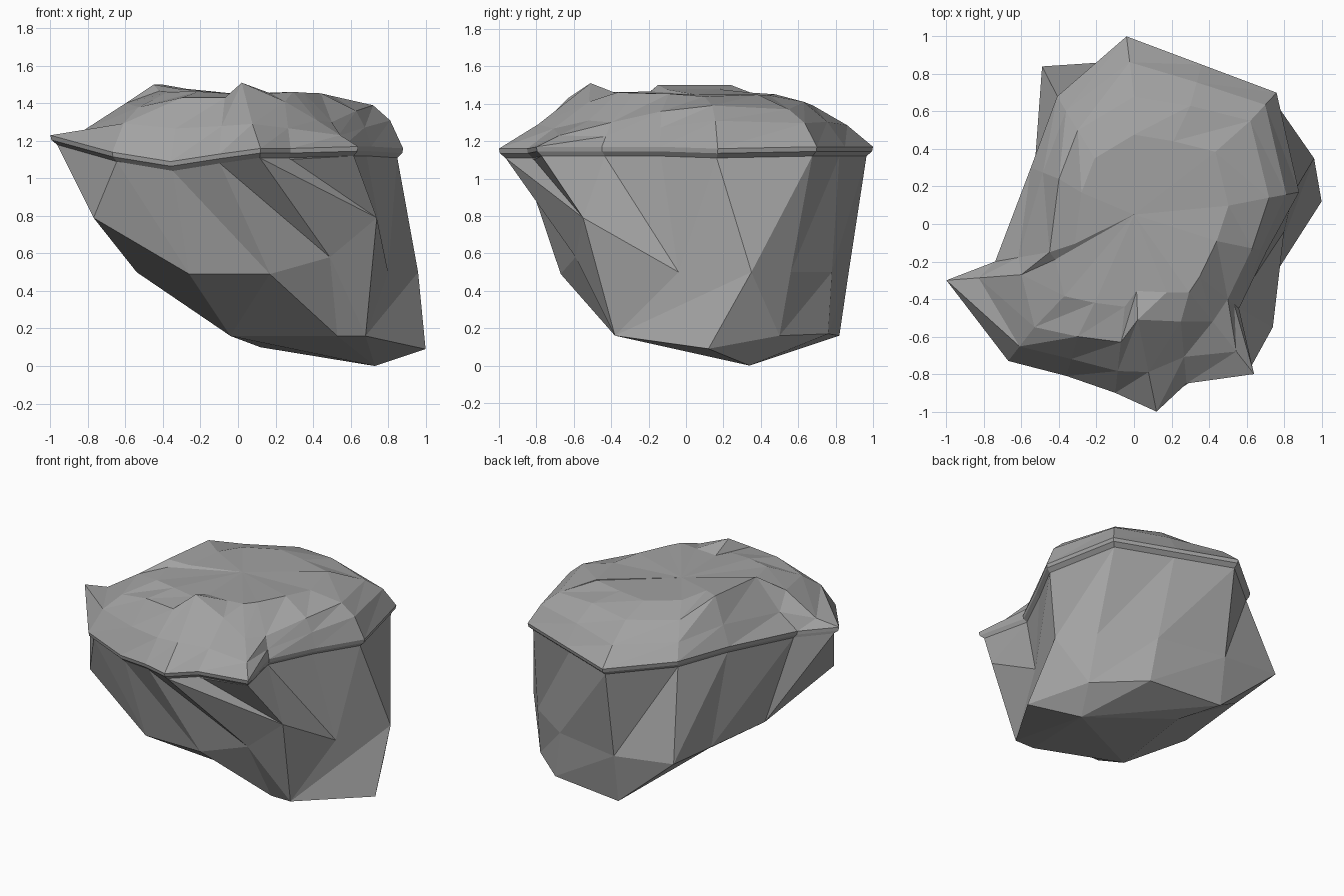
import bpy, bmesh, random
from mathutils import Vector

cube = bpy.data.objects.get("Cube")
if cube:
    bpy.data.objects.remove(cube, do_unlink=True)

random.seed(4)

stone = bpy.data.materials.new("stone grey")
stone.use_nodes = True
colour = (0.36, 0.36, 0.36, 1)
stone.diffuse_color = colour
stone.node_tree.nodes["Principled BSDF"].inputs["Base Color"].default_value = colour


def loft(name, rings, bottom=None, top=None):
    """Skin matching rings, listed from the lowest up, with flat triangles."""
    bm = bmesh.new()
    rows = [[bm.verts.new(p) for p in ring] for ring in rings]
    count = len(rows[0])
    for low, up in zip(rows, rows[1:]):
        for i in range(count):
            j = (i + 1) % count
            bm.faces.new((low[i], low[j], up[j]))
            bm.faces.new((low[i], up[j], up[i]))
    for row, tip in ((rows[0], bottom), (rows[-1], top)):
        if tip is None:
            bm.faces.new(row)
        else:
            end = bm.verts.new(tip)
            for i in range(count):
                bm.faces.new((row[i], row[(i + 1) % count], end))
    bmesh.ops.remove_doubles(bm, verts=bm.verts, dist=0.001)
    bmesh.ops.dissolve_degenerate(bm, edges=bm.edges, dist=0.0005)
    bmesh.ops.recalc_face_normals(bm, faces=bm.faces)
    mesh = bpy.data.meshes.new(name)
    bm.to_mesh(mesh)
    bm.free()
    mesh.materials.append(stone)
    obj = bpy.data.objects.new(name, mesh)
    bpy.context.collection.objects.link(obj)
    return obj


def vectors(points):
    return [Vector(p) for p in points]


def shrink(ring, factor, drop):
    return [Vector((p.x * factor, p.y * factor, p.z - drop)) for p in ring]


# Outline of the cap's rim, from the left spike round the front
back_corner = (.76, .7, 1.17)
rim = vectors([
    (-1, -.3, 1.23), (-.67, -.73, 1.14), (-.36, -.81, 1.09), (-.1, -.9, 1.13),
    (.12, -1, 1.16), (.28, -.85, 1.16), (.64, -.8, 1.17), (.56, -.45, 1.17),
    (.71, -.14, 1.17), (.88, .17, 1.16), back_corner, back_corner,
    (.36, .85, 1.17), (-.04, 1, 1.17), (-.41, .68, 1.2), (-.55, .3, 1.2),
    (-.74, -.2, 1.17)])

# Jutting corners halfway down the body
prow, notch, hip = (.74, -.55, .79), (.8, -.04, .5), (.96, .35, .5)
waist = vectors([
    (-.77, -.57, .79), (-.26, -.67, .49), (.17, -.67, .49), (.49, -.59, .58),
    prow, prow, prow, notch, notch, hip, hip, (.78, .56, .5),
    (.45, .78, .5), (-.04, .87, .5), (-.49, .84, .55), (-.5, .43, .52),
    (-.54, -.12, .5)])

# Corners of the slanted underside
keel, heel, side = (-.04, -.15, .16), (.53, -.38, .16), (.68, -.38, .16)
tail, back_foot = (-.04, .82, .16), (.8, .5, .16)
foot = vectors([
    keel, keel, heel, side, side, side, side, side, side, (1, .12, .09),
    back_foot, back_foot, (.5, .76, .17), tail, tail, (.12, .59, .1), keel])

# Shoulder where the cap turns from its flanks to its crown
back_shoulder = (.62, .55, 1.37)
shoulder = vectors([
    (-.6, -.27, 1.4), (-.53, -.55, 1.38), (-.3, -.6, 1.43), (-.07, -.63, 1.43),
    (.02, -.51, 1.51), (.25, -.52, 1.41), (.42, -.52, 1.31), (.5, -.4, 1.3),
    (.63, -.13, 1.36), (.72, .14, 1.39), back_shoulder, back_shoulder,
    (.3, .63, 1.41), (0, .68, 1.39), (-.3, .5, 1.4), (-.4, .24, 1.5),
    (-.45, -.15, 1.5)])

# How far each flank bulges up (hollow at the spike, rounded in front)
bulge = [-.05, .05, .03, .02, -.02, 0, 0, 0, .02, .05, .04, .04, .03, .02,
         .01, 0, -.03]

# Body: tapered rock below the cap
loft("rock_body", [foot, waist, shrink(rim, .965, .05)], bottom=(.73, .34, 0))

# Cap: thin lip, bulging flank and rough crown
flank = [r.lerp(s, .43) + Vector((0, 0, b)) for r, s, b in zip(rim, shoulder, bulge)]
crown = [Vector((p.x * .7, p.y * .7,
                 1.46 - p.x * .02 + random.uniform(-.012, .012)))
         for p in shoulder]
loft("rock_cap", [shrink(rim, .965, .05), shrink(rim, .995, .025), rim,
                  flank, shoulder, crown], top=(0, .05, 1.45))
